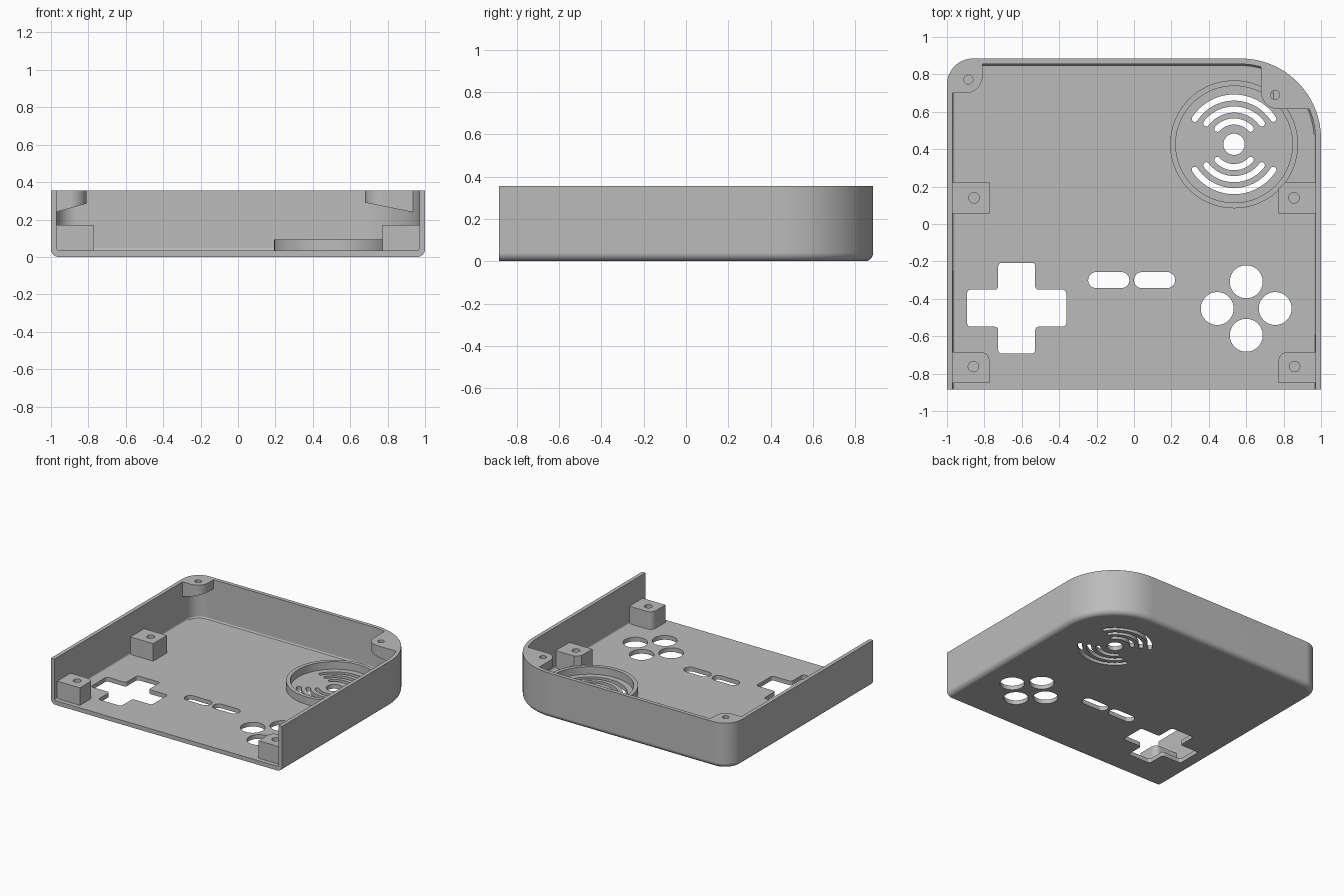
import bpy, bmesh
from math import sin, cos, radians, sqrt, asin, acos, degrees

if "Cube" in bpy.data.objects:
    bpy.data.objects.remove(bpy.data.objects["Cube"])

grey = bpy.data.materials.new("light grey plastic")
grey.use_nodes = True
colour = (0.5, 0.5, 0.5, 1)
grey.diffuse_color = colour
grey.node_tree.nodes["Principled BSDF"].inputs["Base Color"].default_value = colour

HEIGHT, FLOOR, WALL, DEPTH = 0.355, 0.033, 0.03, 0.885
BIG_R, SMALL_R = 0.43, 0.14


def arc(cx, cy, r, a0, a1, n=16):
    return [(cx + r * cos(radians(a0 + (a1 - a0) * i / n)),
             cy + r * sin(radians(a0 + (a1 - a0) * i / n))) for i in range(n + 1)]


def circle(cx, cy, r, n=48):
    return arc(cx, cy, r, 0, 360, n)[:-1]


def outline(inset, front):
    pts = [(-1 + inset, front), (1 - inset, front)]
    pts += arc(1 - BIG_R, DEPTH - BIG_R, BIG_R - inset, 0, 90, 28)
    return pts + arc(-1 + SMALL_R, DEPTH - SMALL_R, SMALL_R - inset, 90, 180, 14)


def loft(bm, rings):
    """Solid through a stack of (points, z) rings."""
    rows = [[bm.verts.new((x, y, z)) for x, y in pts] for pts, z in rings]
    n = len(rows[0])
    faces = [bm.faces.new(rows[0][::-1]), bm.faces.new(rows[-1])]
    for a, b in zip(rows, rows[1:]):
        faces += [bm.faces.new((a[i], a[(i + 1) % n], b[(i + 1) % n], b[i])) for i in range(n)]
    bmesh.ops.recalc_face_normals(bm, faces=faces)
    return rows


def make(name, bm):
    mesh = bpy.data.meshes.new(name)
    bm.to_mesh(mesh)
    bm.free()
    mesh.materials.append(grey)
    ob = bpy.data.objects.new(name, mesh)
    bpy.context.collection.objects.link(ob)
    return ob


def activate(ob):
    bpy.ops.object.select_all(action='DESELECT')
    ob.select_set(True)
    bpy.context.view_layer.objects.active = ob


def cut(ob, bm):
    """Subtract a bmesh from an object."""
    cutter = make("cutter", bm)
    cutter.hide_render = True
    mod = ob.modifiers.new("cut", 'BOOLEAN')
    mod.object, mod.operation, mod.solver = cutter, 'DIFFERENCE', 'EXACT'
    activate(ob)
    bpy.ops.object.modifier_apply(modifier=mod.name)
    bpy.data.objects.remove(cutter)


def finish(ob):
    activate(ob)
    bpy.ops.object.shade_smooth_by_angle(angle=radians(30))
    mod = ob.modifiers.new("even shading", 'WEIGHTED_NORMAL')
    mod.keep_sharp = True


def prism(name, pts, z0, z1, hole, hole_bottom, slope=None):
    """Upright block with a round screw hole; slope sets the underside height."""
    bm = bmesh.new()
    bottom = loft(bm, [(pts, z0), (pts, z1)])[0]
    if slope:
        for v in bottom:
            v.co.z = slope(v.co.x)
    ob = make(name, bm)
    bm = bmesh.new()
    drill = circle(*hole, 32)
    loft(bm, [(drill, hole_bottom), (drill, z1 + 0.1)])
    cut(ob, bm)
    finish(ob)


# Tray with rounded lower edge, open at the front
bm = bmesh.new()
R = 0.04
steps = [radians(90 * i / 6) for i in range(7)]
loft(bm, [(outline(R * (1 - sin(a)), -DEPTH), R * (1 - cos(a))) for a in steps]
     + [(outline(0, -DEPTH), HEIGHT)])
shell = make("shell", bm)
bm = bmesh.new()
r = 0.015
loft(bm, [(outline(WALL + r * (1 - sin(a)), -1.1), FLOOR + r * (1 - cos(a))) for a in steps[::2]]
     + [(outline(WALL, -1.1), HEIGHT + 0.2)])
cut(shell, bm)

# Openings through the floor
bm = bmesh.new()


def opening(pts):
    return loft(bm, [(pts, -0.1), (pts, 0.15)])


# Cross-shaped opening
cx, cy, w, lx, ly = -0.627, -0.45, 0.099, 0.265, 0.242
quarter = [(lx, w), (w, w), (w, ly)]
cross = quarter + [(-x, y) for x, y in quarter[::-1]]
cross += [(-x, -y) for x, y in cross]
rows = opening([(cx + x, cy + y) for x, y in cross])
uprights = [e for a in rows[0] for e in a.link_edges if e.other_vert(a) in rows[1]]
bmesh.ops.bevel(bm, geom=uprights, offset=0.018, segments=4, profile=0.5, affect='EDGES')

# Pill openings
for x in (-0.135, 0.11):
    opening(arc(x + 0.067, -0.3, 0.043, -90, 90) + arc(x - 0.067, -0.3, 0.043, 90, 270))

# Round button openings
for dx, dy in ((0, 0.143), (0, -0.143), (0.155, 0), (-0.155, 0)):
    opening(circle(0.6 + dx, -0.452 + dy, 0.088))

# Speaker grille: centre hole and curved slots
SX, SY, half = 0.535, 0.426, 0.0165
opening(circle(SX, SY, 0.057))
for radius, start in ((0.25, 33), (0.186, 37), (0.122, 43)):
    for turn in (0, 180):
        a0, a1 = start + turn, 180 - start + turn
        ends = [(SX + radius * cos(radians(a)), SY + radius * sin(radians(a))) for a in (a0, a1)]
        opening(arc(SX, SY, radius + half, a0, a1, 32)
                + arc(*ends[1], half, a1, a1 + 180, 8)[1:-1]
                + arc(SX, SY, radius - half, a1, a0, 32)
                + arc(*ends[0], half, a0 + 180, a0 + 360, 8)[1:-1])
cut(shell, bm)
finish(shell)

# Raised ring around the speaker
bm = bmesh.new()
rim = circle(SX, SY, 0.342, 96)
loft(bm, [(rim, FLOOR - 0.01), (rim, 0.092)])
ring = make("speaker_ring", bm)
bm = bmesh.new()
bore = circle(SX, SY, 0.312, 96)
loft(bm, [(bore, -0.1), (bore, 0.2)])
cut(ring, bm)
finish(ring)

# Screw posts along both sides
for side, s in (("left", 1), ("right", -1)):
    front = [(0.985, -0.85), (0.773, -0.85)] + arc(0.818, -0.73, 0.045, 180, 90, 8) + [(0.985, -0.685)]
    prism("front_post_" + side, [(s * x, y) for x, y in front], FLOOR - 0.01, 0.17,
          (s * 0.859, -0.762, 0.028), 0.07)
    corner = [(0.773, 0.19), (0.81, 0.225)] if s > 0 else [(0.773, 0.225)]
    middle = [(0.985, 0.055), (0.773, 0.055)] + corner + [(0.985, 0.225)]
    prism("middle_post_" + side, [(s * x, y) for x, y in middle], FLOOR - 0.01, 0.17,
          (s * 0.855, 0.14, 0.028), 0.07)

# Corner tabs flush with the rim, with sloping undersides
e = 0.015
br = BIG_R - e
bx, by = 1 - BIG_R, DEPTH - BIG_R
tab = arc(bx, by, br, degrees(asin((0.615 - by) / br)), degrees(acos((0.68 - bx) / br)))
tab += arc(0.77, 0.705, 0.09, 180, 270)
prism("back_tab_left", tab, 0.2, HEIGHT, (0.755, 0.69, 0.024), 0.277,
      lambda x: 0.29 - (x - 0.68) * 0.2)
tab = [(-0.81, DEPTH - e)] + arc(-1 + SMALL_R, DEPTH - SMALL_R, SMALL_R - e, 90, 180)
tab += [(-1 + e, 0.7)] + arc(-0.9, 0.79, 0.09, 270, 360)
prism("back_tab_right", tab, 0.2, HEIGHT, (-0.885, 0.772, 0.024), 0.277,
      lambda x: 0.285 - (-0.81 - x) * 0.28)
